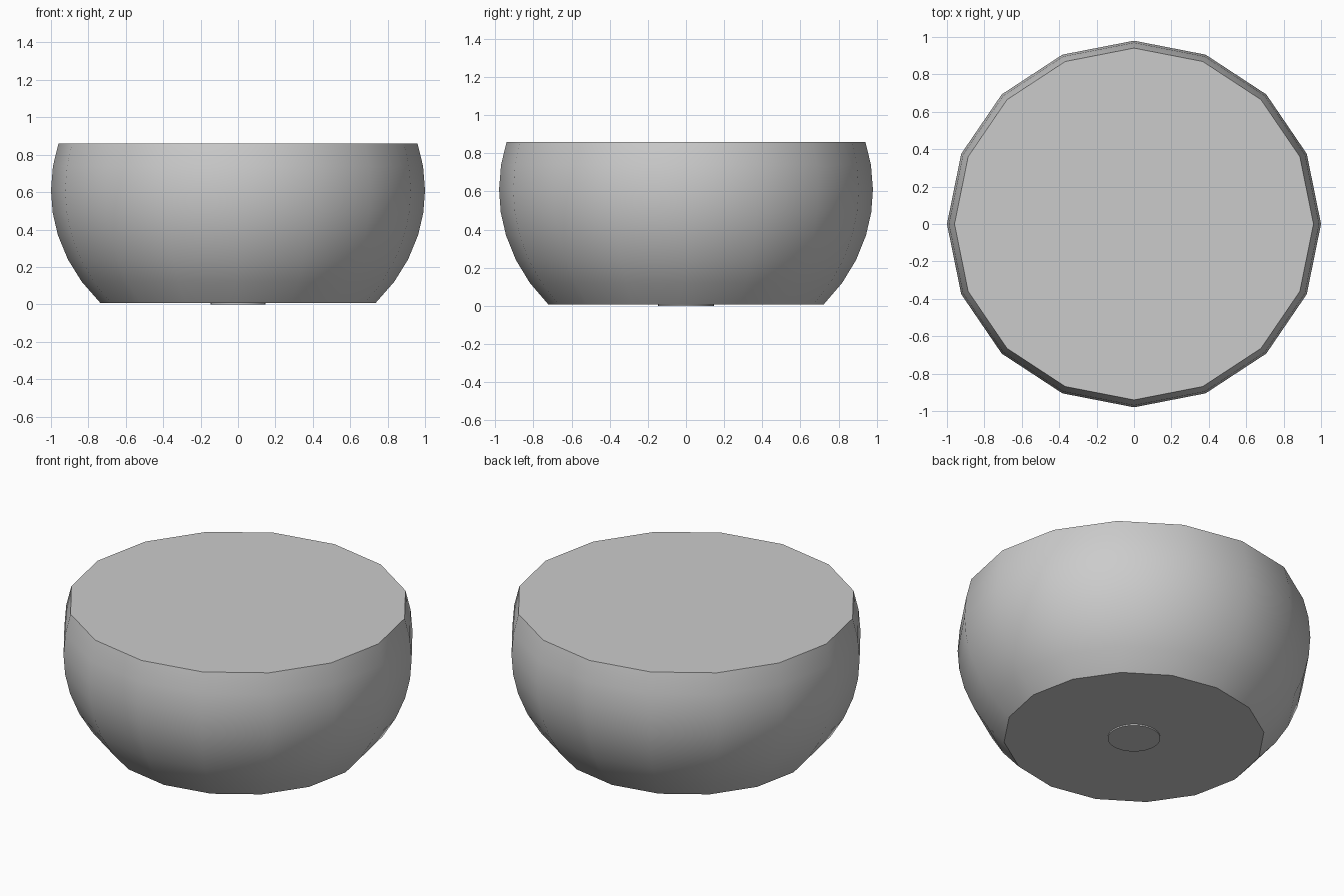
import bpy, math

if "Cube" in bpy.data.objects:
    bpy.data.objects.remove(bpy.data.objects["Cube"])

grey = bpy.data.materials.new("plain_grey")
grey.diffuse_color = (0.6, 0.6, 0.6, 1)
grey.use_nodes = True
grey.node_tree.nodes["Principled BSDF"].inputs["Base Color"].default_value = grey.diffuse_color


def lathe(name, rings, sides, y_scale):
    """Closed solid of revolution from (radius, z) rings, with flat caps."""
    verts, faces = [], []
    for r, z in rings:
        for i in range(sides):
            a = 2 * math.pi * i / sides
            verts.append((r * math.cos(a), y_scale * r * math.sin(a), z))
    for k in range(len(rings) - 1):
        for i in range(sides):
            j = (i + 1) % sides
            b, t = k * sides, (k + 1) * sides
            faces.append((b + i, b + j, t + j, t + i))
    faces.append(tuple(reversed(range(sides))))
    top = (len(rings) - 1) * sides
    faces.append(tuple(range(top, top + sides)))
    mesh = bpy.data.meshes.new(name)
    mesh.from_pydata(verts, [], faces)
    mesh.materials.append(grey)
    obj = bpy.data.objects.new(name, mesh)
    bpy.context.collection.objects.link(obj)
    bpy.ops.object.select_all(action='DESELECT')
    obj.select_set(True)
    bpy.context.view_layer.objects.active = obj
    bpy.ops.object.shade_smooth_by_angle(angle=math.radians(35))
    return obj


# Body: sixteen-sided squashed ball, cut flat above and below its middle
CENTRE, HALF = 0.61, 0.89
heights = [0.008, 0.12, 0.24, 0.37, 0.49, 0.61, 0.74, 0.86]
body = [(math.sqrt(1 - ((z - CENTRE) / HALF) ** 2), z) for z in heights]
lathe("bowl_body", body, 16, 0.98)

# Small round plate under the base
lathe("base_plate", [(0.147, 0.0), (0.147, 0.012)], 32, 1.0)
